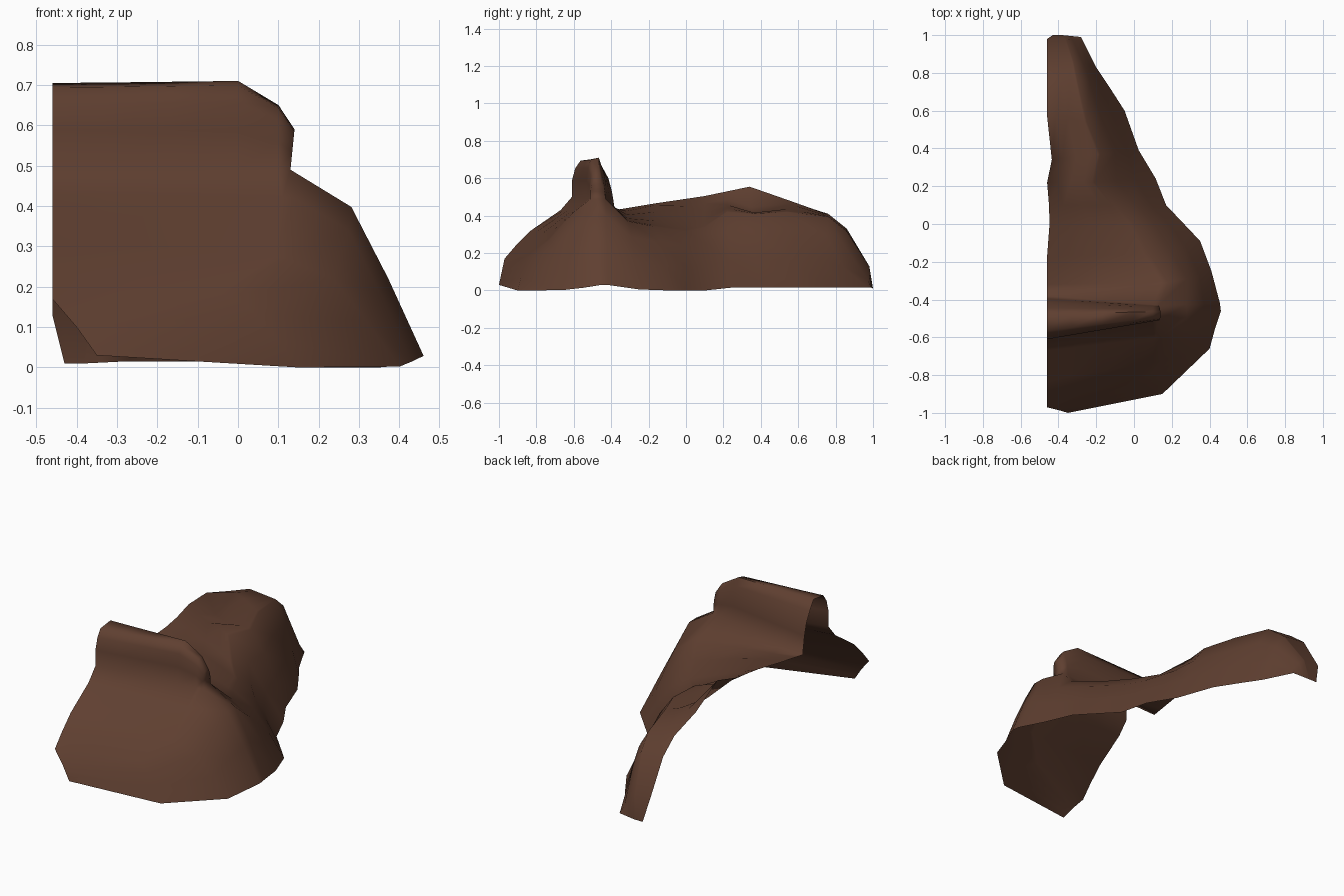
import bpy, bmesh, math
from mathutils import Vector

if "Cube" in bpy.data.objects:
    bpy.data.objects.remove(bpy.data.objects["Cube"])

leather = bpy.data.materials.new("brown leather")
leather.diffuse_color = (0.115, 0.050, 0.030, 1)
leather.use_nodes = True
leather.node_tree.nodes["Principled BSDF"].inputs["Base Color"].default_value = leather.diffuse_color

bm = bmesh.new()


def loft(rows, skip=lambda i, j: False):
    """Open sheet through equal-length rows of points."""
    grid = [[bm.verts.new(p) for p in row] for row in rows]
    for i in range(len(grid) - 1):
        for j in range(len(grid[0]) - 1):
            if not skip(i, j):
                bm.faces.new((grid[i][j], grid[i][j + 1], grid[i + 1][j + 1], grid[i + 1][j]))
    return grid


# Stations front to back: centre y,z | shoulder x,y,z | hem x,y | bulge
STATIONS = [
    (-.97, .17, -.40, -.985, .10, -.35, -1.0, 0),
    (-.91, .24, -.02, -.85, .18, .15, -.90, .02),
    (-.83, .32, .12, -.73, .27, .40, -.66, .06),
    (-.67, .43, .14, -.60, .42, .43, -.55, .09),
    (-.61, .50, .13, -.51, .49, .46, -.46, .10),
    (-.38, .43, .13, -.43, .49, .455, -.42, .10),
    (-.32, .44, .18, -.31, .37, .41, -.25, .06),
    (-.17, .465, .08, -.16, .34, .35, -.09, .05),
    (0, .49, .00, .00, .315, .265, .00, .04),
    (.10, .505, -.10, .10, .335, .17, .10, .05),
    (.22, .53, -.21, .22, .42, .115, .24, .02),
    (.34, .555, -.18, .37, .405, .025, .39, .03),
    (.57, .47, -.25, .54, .42, -.05, .60, .02),
    (.76, .41, -.30, .76, .395, -.14, .74, .03),
    (.86, .33, -.32, .86, .315, -.20, .83, .03),
    (.98, .13, -.36, .98, .13, -.27, .97, .01),
    (1.0, .01, -.38, 1.0, .01, -.28, .99, 0),
]
CENTRE_X = {8: -.447, 9: -.45, 11: -.435, 16: -.43}
RISE = {7: .02, 10: -.02, 11: -.085, 12: .02}      # dip or swell beside the centre
STEPS = [0, .22, .5, .78, .95, 1]                  # shared by the shell and the pommel

# Half shell: front apron, seat, raised back and flank, open under the pommel
rows = []
for i, (cy, cz, sx, sy, sz, ex, ey, bulge) in enumerate(STATIONS):
    hem_z = .03 * math.exp(-((ey + .43) / .14) ** 2) + (.015 if ey > .2 else 0)
    if i == 0:
        hem_z = .03
    c = Vector((CENTRE_X.get(i, -.46), cy, cz))
    s = Vector((sx, sy, sz))
    e = Vector((ex, ey, hem_z))
    top = [c.lerp(s, t) + Vector((0, 0, RISE.get(i, 0) * 6.75 * t * (1 - t) ** 2)) for t in STEPS]
    out = Vector((bulge * .7, 0, bulge))
    rows.append(top + [s.lerp(e, .33) + out * .6, s.lerp(e, .66) + out * .35, e])
loft(rows, lambda i, j: i == 4 and j < len(STEPS) - 1)

# Pommel: arched ridge between the edges of the opening, closed at the side
ARCH = [(0, 0), (0, .43), (.08, .76), (.2, .95), (.58, 1), (.72, .8), (.85, .6), (.93, .35), (1, 0)]
ridge = []
for k, top in enumerate([.705, .706, .708, .71, .65, .59]):
    front, back = rows[4][k], rows[5][k]
    row = []
    for s, h in ARCH:
        p = front.lerp(back, s)
        p.z += h * (top - p.z)
        if k == 5:
            p.x += .01 * h
        row.append(p)
    ridge.append(row)
end = loft(ridge)[-1]
n = len(end)
for a in range(n // 2):
    quad = [end[a], end[a + 1], end[n - 2 - a], end[n - 1 - a]]
    bm.faces.new(list(dict.fromkeys(quad)))

# Weld into one smooth sheet with the outside facing up
bmesh.ops.remove_doubles(bm, verts=bm.verts, dist=.0005)
bmesh.ops.recalc_face_normals(bm, faces=bm.faces)
if sum(f.normal.z * f.calc_area() for f in bm.faces) < 0:
    bmesh.ops.reverse_faces(bm, faces=bm.faces)
mesh = bpy.data.meshes.new("saddle_half_shell")
bm.to_mesh(mesh)
bm.free()
mesh.materials.append(leather)
ob = bpy.data.objects.new("saddle_half_shell", mesh)
bpy.context.collection.objects.link(ob)
bpy.context.view_layer.objects.active = ob
ob.select_set(True)
bpy.ops.object.shade_smooth_by_angle(angle=math.radians(80))
